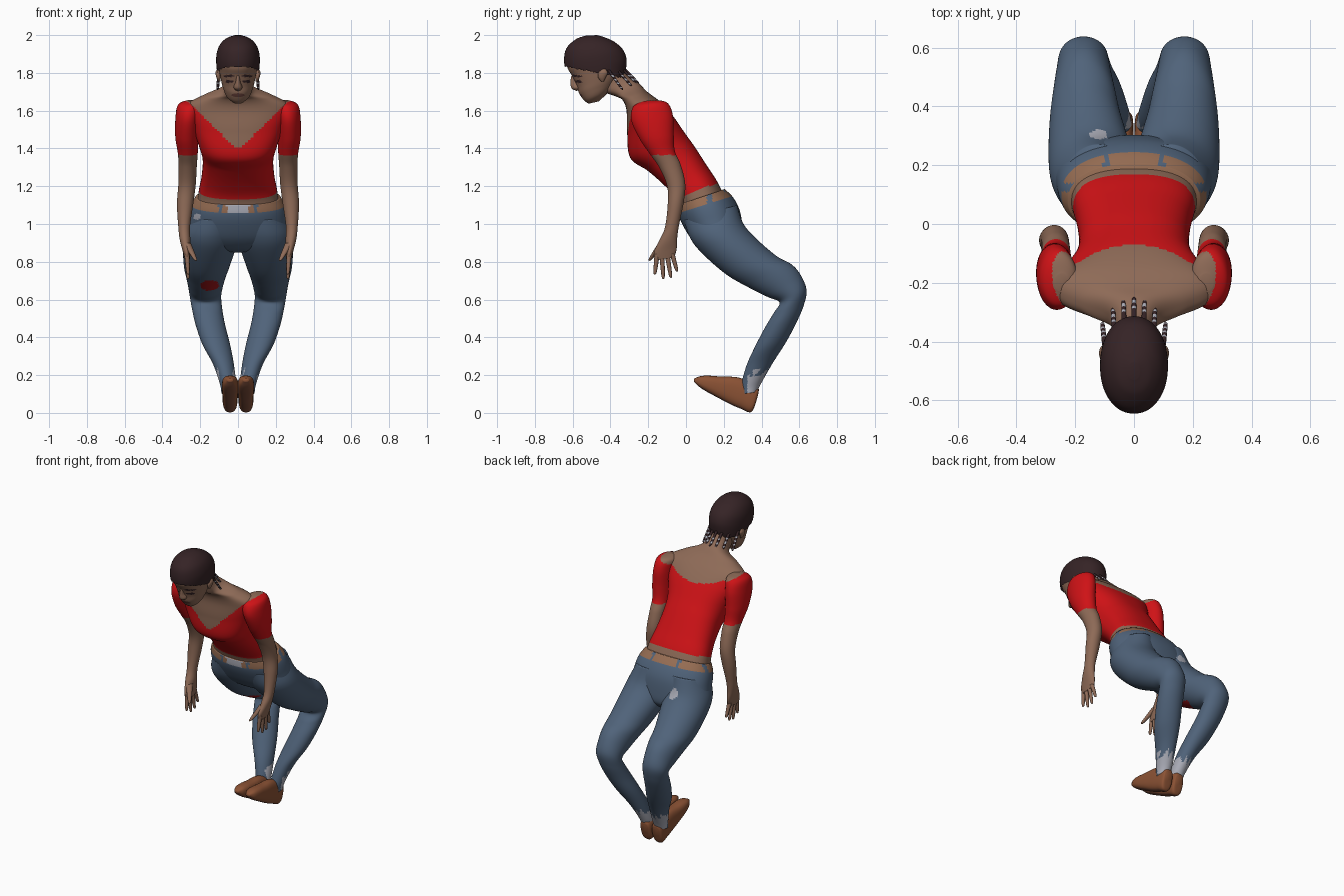
import bpy, bmesh, math

def material(name, r, g, b):
    m = bpy.data.materials.new(name)
    m.diffuse_color = (r, g, b, 1)
    return m

RED = material("red shirt", .62, .006, .008)
SKIN = material("brown skin", .27, .145, .095)
DENIM = material("blue denim", .08, .125, .195)
HAIR = material("dark brown hair", .036, .017, .019)
SHOE = material("brown leather", .26, .085, .035)
SOLE = material("shoe sole", .22, .08, .045)
GREY = material("light grey", .40, .41, .47)
BELT = material("tan belt", .30, .15, .085)
STAIN = material("dark red", .35, .008, .01)
LIPS = material("dark lips", .13, .05, .04)


def spline(rows, sub):
    """Catmull-Rom resampling of the ring parameters."""
    out = []
    for i in range(len(rows) - 1):
        p0, p1 = rows[max(i - 1, 0)], rows[i]
        p2, p3 = rows[i + 1], rows[min(i + 2, len(rows) - 1)]
        for k in range(sub):
            t = k / sub
            out.append([.5 * (2 * b + (c - a) * t + (2 * a - 5 * b + 4 * c - d) * t * t
                              + (3 * b - a - 3 * c + d) * t ** 3)
                        for a, b, c, d in zip(p0, p1, p2, p3)])
    out.append(rows[-1])
    return out


def loft(name, rows, mats, rule=None, n=48, sub=8, power=2.0, side=1, keep=None):
    """Rows: centre x, front y, front z, back y, back z, half width."""
    bm = bmesh.new()
    rings = []
    for cx, ya, za, yb, zb, w in spline(rows, sub):
        ring = []
        for j in range(n):
            a = math.tau * j / n
            c, s = math.cos(a), math.sin(a)
            c = math.copysign(abs(c) ** (2 / power), c)
            s = math.copysign(abs(s) ** (2 / power), s)
            ring.append(bm.verts.new((side * (cx + max(w, .001) * s),
                                      (ya + yb) / 2 - c * (yb - ya) / 2,
                                      (za + zb) / 2 - c * (zb - za) / 2)))
        rings.append(ring)
    for r, q in zip(rings, rings[1:]):
        for j in range(n):
            bm.faces.new((r[j], r[(j + 1) % n], q[(j + 1) % n], q[j]))
    bm.faces.new(rings[0])
    bm.faces.new(rings[-1])
    bmesh.ops.recalc_face_normals(bm, faces=bm.faces)
    if keep:
        bmesh.ops.delete(bm, geom=[f for f in bm.faces if not keep(f.calc_center_median())],
                         context='FACES')
    for f in bm.faces:
        f.smooth = True
        if rule:
            f.material_index = mats.index(rule(f.calc_center_median(), f.normal))
    me = bpy.data.meshes.new(name)
    bm.to_mesh(me)
    bm.free()
    for m in mats:
        me.materials.append(m)
    ob = bpy.data.objects.new(name, me)
    bpy.context.collection.objects.link(ob)
    return ob


def tube(name, p, q, r0, r1, mats, rule=None, sub=5, n=12):
    """Thin, round-ended tube from p to q."""
    rows = []
    for t, k in ((0, 1), (.3, 1), (.6, 1), (.88, .9), (.97, .6), (1, .15)):
        x, y, z = (a + (b - a) * t for a, b in zip(p, q))
        r = (r0 + (r1 - r0) * t) * k
        rows.append((x, y - r, z, y + r, z, r))
    return loft(name, rows, mats, rule, n, sub)


def inside(x, z, cx, cz, rx, rz):
    return ((x - cx) / rx) ** 2 + ((z - cz) / rz) ** 2 < 1


# Shirt and skin: V neckline in front, shallow scoop behind
def below_neckline(c):
    if c.y < -.1 - .6 * (c.z - 1.4):
        return c.z < 1.39 + .97 * abs(c.x)
    return c.z < 1.575 + c.x ** 2

def torso_rule(c, nrm):
    return RED if c.z > 1.15 + .42 * c.y and below_neckline(c) else SKIN

def arm_rule(c, nrm):
    return RED if c.z > 1.365 and below_neckline(c) else SKIN

loft("torso", [
    (0, -.02, 1.04, .21, 1.13, .22), (0, -.05, 1.13, .165, 1.225, .207),
    (0, -.11, 1.20, .11, 1.31, .192), (0, -.20, 1.28, .045, 1.41, .187),
    (0, -.295, 1.35, -.005, 1.48, .205), (0, -.312, 1.49, -.075, 1.58, .245),
    (0, -.315, 1.60, -.14, 1.65, .27), (0, -.335, 1.655, -.205, 1.70, .185),
    (0, -.37, 1.675, -.25, 1.745, .09), (0, -.43, 1.70, -.305, 1.78, .062),
    (0, -.47, 1.76, -.36, 1.85, .06)], [RED, SKIN], torso_rule, n=112, sub=12, power=2.4)

# Jeans: belt band, belt loops and worn patches set by position
def jeans_rule(c, nrm):
    if c.z > 1.055 + .33 * (c.y + .04):
        if .08 < abs(c.x) < .105 or .11 < c.y < .14:
            return DENIM
        return GREY if abs(c.x) < .06 and c.y < .05 else BELT
    if inside(c.x, c.z, -.215, 1.04, .022, .014) and c.y < .1:
        return GREY
    return leg_rule(c, nrm)

def leg_rule(c, nrm):
    if c.x < 0 and c.y < .4 and inside(c.x, c.z, -.15, .675, .05, .028):
        return STAIN
    if c.z > .85 and inside(c.x, c.y, -.12, .305, .032, .016):
        return GREY
    if c.y > .325 and c.z < .215 + .02 * math.sin(c.x * 220):
        return GREY
    return DENIM

JEANS = [DENIM, GREY, BELT, STAIN]
loft("jeans_seat", [
    (0, -.045, 1.10, .205, 1.185, .225), (0, -.04, 1.05, .25, 1.14, .25),
    (0, -.015, .99, .285, 1.07, .262), (0, .03, .92, .30, .98, .265),
    (0, .09, .87, .30, .91, .21), (0, .15, .85, .27, .87, .08)],
    JEANS, jeans_rule, n=96, power=2.2)

LEG = [
    (.12, -.01, 1.02, .27, 1.10, .12), (.14, .02, .93, .305, 1.0, .14),
    (.15, .08, .85, .375, .92, .141), (.165, .21, .735, .48, .83, .122),
    (.17, .33, .665, .56, .785, .105), (.172, .43, .615, .607, .73, .092),
    (.172, .495, .585, .638, .65, .083), (.163, .465, .53, .622, .565, .08),
    (.146, .42, .455, .583, .475, .078), (.115, .365, .35, .53, .375, .073),
    (.077, .32, .25, .46, .265, .055), (.052, .29, .14, .40, .16, .043),
    (.05, .29, .10, .375, .11, .038)]

SHOE_ROWS = [
    (.042, .372, .06, .385, .11, .02), (.042, .345, .004, .378, .14, .037),
    (.042, .29, .022, .315, .175, .041), (.042, .23, .048, .26, .19, .042),
    (.042, .17, .08, .19, .192, .043), (.042, .11, .112, .125, .197, .042),
    (.042, .07, .138, .08, .195, .034), (.042, .042, .165, .043, .182, .015)]

ARM = [(x, y - ry, z, y + ry, z + ry * .25, rx) for x, y, z, rx, ry in (
    (.245, -.20, 1.65, .025, .03), (.255, -.19, 1.62, .062, .09),
    (.265, -.18, 1.55, .066, .11), (.27, -.155, 1.45, .062, .09),
    (.266, -.125, 1.37, .053, .066), (.266, -.085, 1.30, .048, .057),
    (.27, -.052, 1.20, .046, .048), (.28, -.055, 1.10, .043, .042),
    (.285, -.075, .98, .031, .037), (.28, -.095, .91, .028, .048),
    (.272, -.11, .85, .021, .06), (.268, -.113, .81, .014, .05))]

FINGERS = [  # base y, tip y, tip z
    (-.153, -.165, .732), (-.128, -.12, .708), (-.10, -.08, .715), (-.073, -.047, .748)]

def shoe_rule(c, nrm):
    return SOLE if nrm.z * .9 + nrm.y * .43 < -.75 else SHOE

for side, label in ((1, "left"), (-1, "right")):
    loft(label + "_trouser_leg", LEG, JEANS, leg_rule, n=72, sub=9, side=side)
    loft(label + "_shoe", SHOE_ROWS, [SHOE, SOLE], shoe_rule, n=32, power=2.6, side=side)
    loft(label + "_arm", ARM, [RED, SKIN], arm_rule, n=56, sub=10, side=side)
    for k, (y0, y1, z1) in enumerate(FINGERS):
        tube(f"{label}_finger_{k + 1}", (side * .27, y0, .84), (side * .264, y1, z1),
             .014, .009, [SKIN])
    tube(label + "_thumb", (side * .272, -.125, .90), (side * .222, -.195, .805),
         .022, .010, [SKIN])
    loft(label + "_ear", [
        (.098, -.45, 1.755, -.435, 1.755, .006), (.103, -.465, 1.775, -.425, 1.775, .011),
        (.107, -.465, 1.80, -.415, 1.80, .012), (.107, -.445, 1.82, -.425, 1.82, .005)],
        [SKIN], n=16, side=side)

# Head with eyes, brows and lips as coloured faces
def head_rule(c, nrm):
    if c.y < -.5:
        x = abs(c.x)
        if inside(x, c.z, .046, 1.755, .021, .008) or \
           inside(x, c.z, .048, 1.785 - .1 * abs(x - .04), .03, .006):
            return HAIR
        if inside(x, c.z, 0, 1.682, .034, .01):
            return LIPS
    return SKIN

loft("head", [
    (0, -.515, 1.637, -.46, 1.65, .025), (0, -.54, 1.655, -.41, 1.70, .06),
    (0, -.565, 1.69, -.37, 1.755, .079), (0, -.578, 1.73, -.345, 1.80, .09),
    (0, -.603, 1.785, -.33, 1.85, .10), (0, -.627, 1.825, -.33, 1.885, .104),
    (0, -.633, 1.875, -.35, 1.92, .10), (0, -.61, 1.925, -.40, 1.95, .08),
    (0, -.56, 1.965, -.46, 1.98, .04)],
    [SKIN, HAIR, LIPS], head_rule, n=112, sub=10, power=2.15)
loft("nose", [
    (0, -.607, 1.785, -.57, 1.785, .009), (0, -.612, 1.75, -.555, 1.755, .013),
    (0, -.605, 1.718, -.55, 1.73, .023), (0, -.58, 1.705, -.55, 1.712, .012)], [SKIN], n=20)

# Hair cap, trimmed along the hairline
loft("hair", [
    (0, -.565, 1.70, -.33, 1.775, .098), (0, -.605, 1.76, -.318, 1.82, .108),
    (0, -.638, 1.82, -.315, 1.875, .115), (0, -.645, 1.88, -.335, 1.925, .113),
    (0, -.63, 1.935, -.38, 1.965, .095), (0, -.58, 1.98, -.43, 1.988, .06),
    (0, -.53, 1.997, -.47, 2.0, .02)], [HAIR], n=80, sub=10, power=2.1,
    keep=lambda c: c.z > 1.80 - .2 * (c.y + .47))

# Beaded braids hanging behind the head
def braid_rule(c, nrm):
    return GREY if math.sin(c.z * 300) > .3 and c.z < 1.80 else HAIR

for k in range(7):
    u = (k - 3) / 3
    drop = u * u
    tube(f"braid_{k + 1}", (.10 * u, -.35 - .06 * drop, 1.845 - .03 * drop),
         (.108 * u, -.25 - .085 * drop, 1.745 - .035 * drop), .009, .008,
         [HAIR, GREY], braid_rule, sub=8, n=10)
